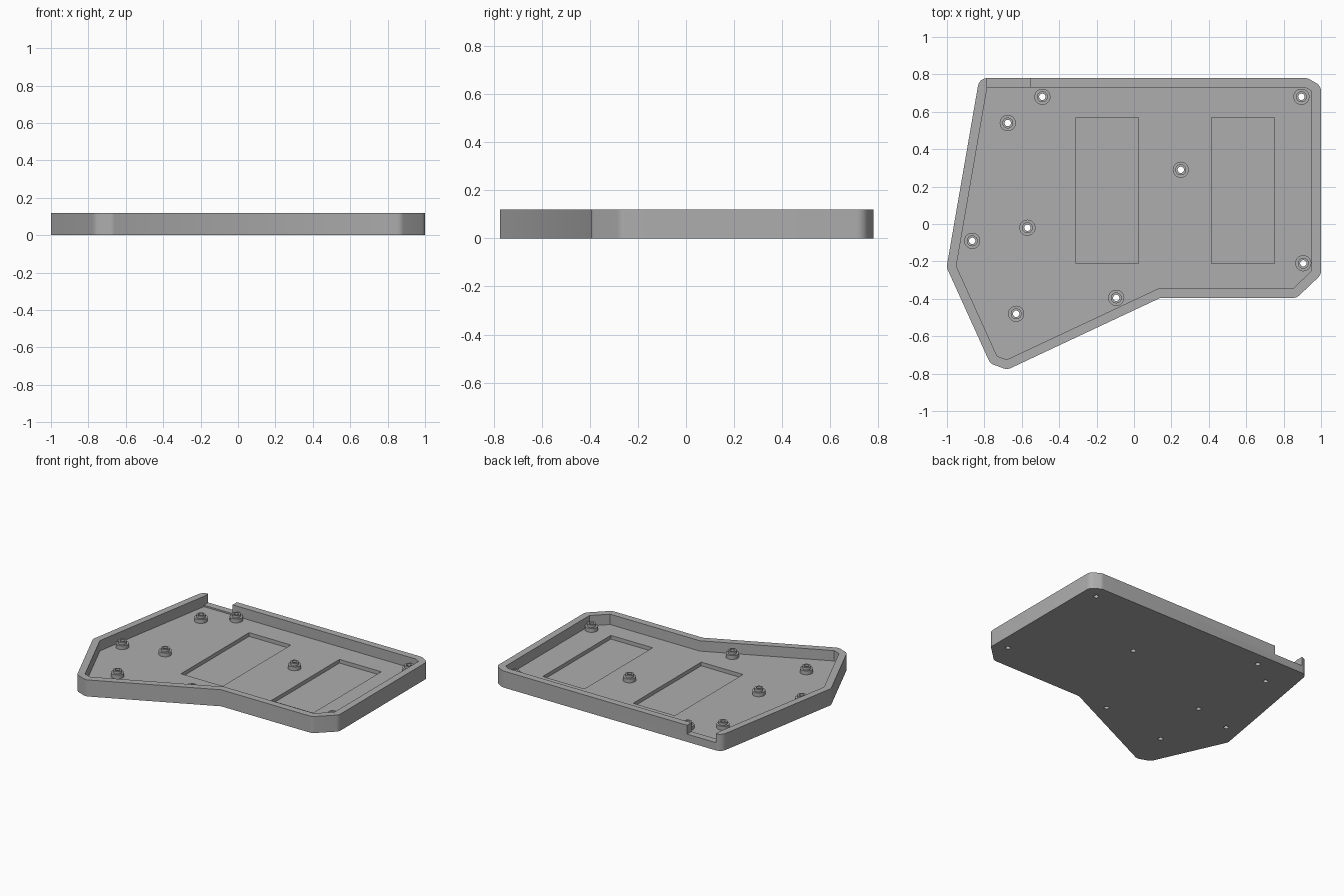
import bpy, bmesh, math
from mathutils import Vector

if "Cube" in bpy.data.objects:
    bpy.data.objects.remove(bpy.data.objects["Cube"])

HEIGHT, FLOOR, POCKET, NOTCH, WALL = 0.12, 0.045, 0.018, 0.056, 0.05
HOLE_R = 0.017

grey = bpy.data.materials.new("plain grey")
grey.use_nodes = True
grey.diffuse_color = (0.42, 0.42, 0.42, 1)
grey.node_tree.nodes["Principled BSDF"].inputs["Base Color"].default_value = (0.42, 0.42, 0.42, 1)

# Inner wall line, anticlockwise
INNER = [(-0.785, 0.73), (-0.95, -0.225), (-0.732, -0.706), (-0.68, -0.725), (0.13, -0.345),
         (0.85, -0.345), (0.95, -0.25), (0.95, 0.71), (0.915, 0.73)]

STANDOFFS = [(-0.49, 0.68), (0.895, 0.68), (-0.675, 0.54), (0.25, 0.29), (-0.57, -0.02),
             (-0.865, -0.09), (0.905, -0.21), (-0.095, -0.395), (-0.63, -0.48)]


def rounded_offset(points, dist, steps=6):
    """Push an outline outward, with arcs round outer corners and mitres on inner ones."""
    pts = [Vector(p) for p in points]
    out = []
    for i, p in enumerate(pts):
        a = (p - pts[i - 1]).normalized()
        b = (pts[(i + 1) % len(pts)] - p).normalized()
        na, nb = Vector((a.y, -a.x)), Vector((b.y, -b.x))
        if a.x * b.y - a.y * b.x < 0:
            out.append(p + (na + nb) * dist / (1 + na.dot(nb)))
        else:
            for k in range(steps + 1):
                t = k / steps
                ang = na.angle(nb)
                n = (na * math.sin((1 - t) * ang) + nb * math.sin(t * ang)) / math.sin(ang)
                out.append(p + n * dist)
    return out


def new_object(name, bm):
    bmesh.ops.recalc_face_normals(bm, faces=bm.faces)
    mesh = bpy.data.meshes.new(name)
    bm.to_mesh(mesh)
    bm.free()
    mesh.materials.append(grey)
    ob = bpy.data.objects.new(name, mesh)
    bpy.context.collection.objects.link(ob)
    return ob


def prism(name, outline, z0, z1):
    bm = bmesh.new()
    face = bm.faces.new([bm.verts.new((p[0], p[1], z0)) for p in outline])
    ext = bmesh.ops.extrude_face_region(bm, geom=[face], use_keep_orig=True)
    verts = [g for g in ext["geom"] if isinstance(g, bmesh.types.BMVert)]
    bmesh.ops.translate(bm, vec=(0, 0, z1 - z0), verts=verts)
    return new_object(name, bm)


def rect(x0, x1, y0, y1):
    return [(x0, y0), (x1, y0), (x1, y1), (x0, y1)]


def circle(x, y, r, n=32):
    return [(x + r * math.cos(math.tau * i / n), y + r * math.sin(math.tau * i / n)) for i in range(n)]


def cut(target, cutter):
    cutter.hide_render = True
    mod = target.modifiers.new("cut", "BOOLEAN")
    mod.operation, mod.solver, mod.object = "DIFFERENCE", "EXACT", cutter
    bpy.context.view_layer.objects.active = target
    bpy.ops.object.modifier_apply(modifier=mod.name)
    bpy.data.objects.remove(cutter)


def smooth(ob):
    bpy.ops.object.select_all(action="DESELECT")
    ob.select_set(True)
    bpy.context.view_layer.objects.active = ob
    bpy.ops.object.shade_smooth_by_angle(angle=math.radians(30))


# Tray: outer block, hollowed, then pockets, cable notch and screw holes
tray = prism("tray", rounded_offset(INNER, WALL), 0, HEIGHT)
cut(tray, prism("hollow_cutter", INNER, FLOOR, 0.2))
for x0 in (-0.31, 0.415):
    cut(tray, prism("pocket_cutter", rect(x0, x0 + 0.335, -0.21, 0.57), POCKET, 0.2))
cut(tray, prism("notch_cutter", rect(-0.785, -0.555, 0.70, 0.9), NOTCH, 0.2))
for x, y in STANDOFFS:
    cut(tray, prism("hole_cutter", circle(x, y, HOLE_R), -0.1, 0.2))
smooth(tray)

# Stepped hollow standoffs turned from one profile of (radius, height)
PROFILE = [(HOLE_R, FLOOR), (0.043, FLOOR), (0.043, 0.073), (0.029, 0.073), (0.029, 0.092), (HOLE_R, 0.092)]
for i, (x, y) in enumerate(STANDOFFS):
    bm = bmesh.new()
    rings = [[bm.verts.new((px, py, z)) for px, py in circle(x, y, r)] for r, z in PROFILE]
    for k, lower in enumerate(rings):
        upper = rings[(k + 1) % len(rings)]
        for j in range(32):
            n = (j + 1) % 32
            bm.faces.new((lower[j], lower[n], upper[n], upper[j]))
    smooth(new_object(f"standoff_{i + 1}", bm))
